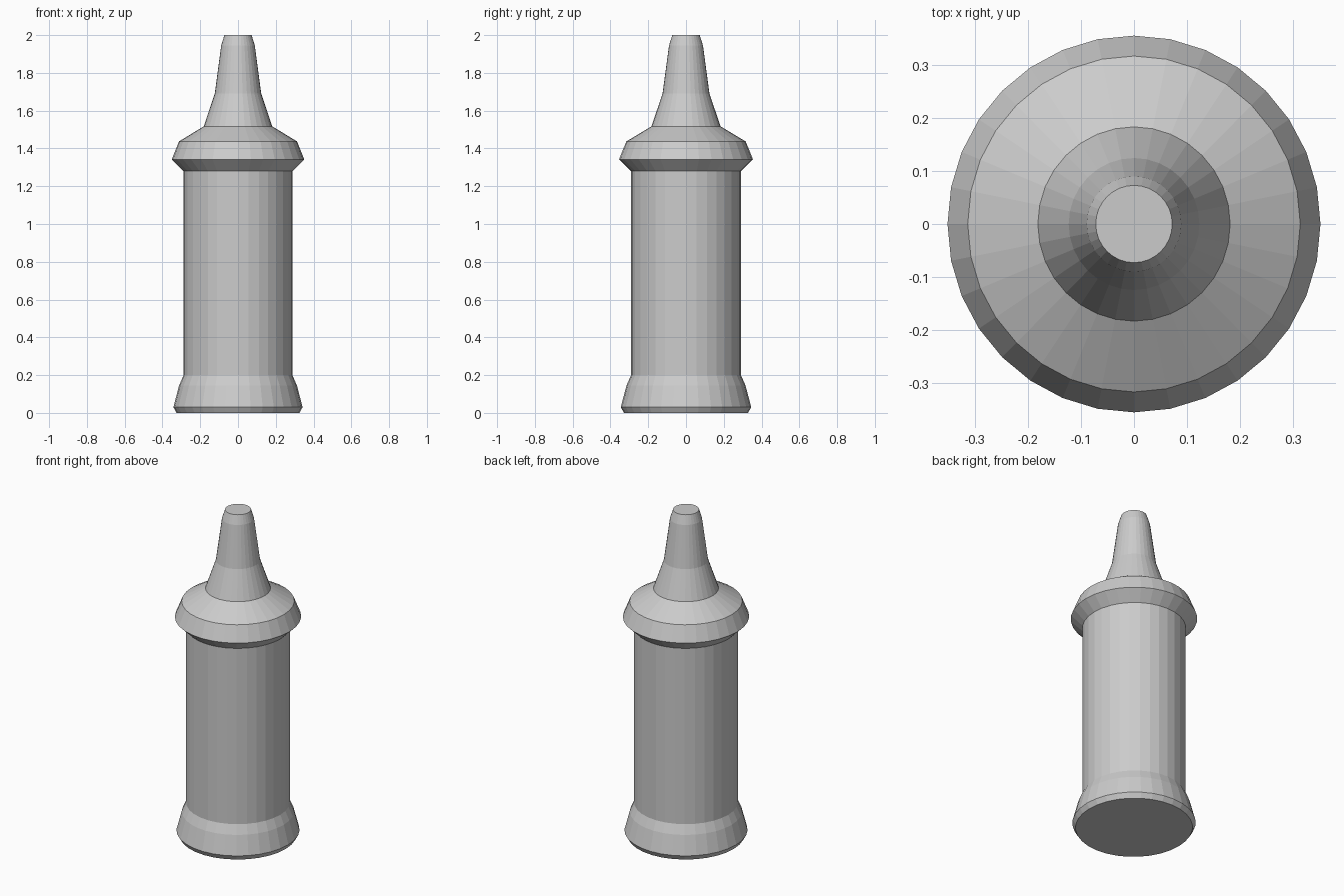
import bpy, bmesh, math

if "Cube" in bpy.data.objects:
    bpy.data.objects.remove(bpy.data.objects["Cube"])

SEGMENTS = 32
Y_STRETCH = 1.01  # slightly deeper than wide

grey = bpy.data.materials.new("plain grey")
grey.diffuse_color = (0.6, 0.6, 0.6, 1)
grey.use_nodes = True
grey.node_tree.nodes["Principled BSDF"].inputs["Base Color"].default_value = grey.diffuse_color


def lathe(name, profile):
    """Revolve (radius, z) points around z, with capped ends and flat faces."""
    bm = bmesh.new()
    rings = []
    for r, z in profile:
        ring = []
        for i in range(SEGMENTS):
            a = 2 * math.pi * i / SEGMENTS
            ring.append(bm.verts.new((r * math.cos(a), r * Y_STRETCH * math.sin(a), z)))
        rings.append(ring)
    for low, high in zip(rings, rings[1:]):
        for i in range(SEGMENTS):
            j = (i + 1) % SEGMENTS
            bm.faces.new((low[i], low[j], high[j], high[i]))
    bm.faces.new(rings[0][::-1])
    bm.faces.new(rings[-1])
    mesh = bpy.data.meshes.new(name)
    bm.to_mesh(mesh)
    bm.free()
    mesh.materials.append(grey)
    obj = bpy.data.objects.new(name, mesh)
    bpy.context.collection.objects.link(obj)
    return obj


# One continuous bottle: flared foot, barrel, collar, shoulder, nozzle
lathe("nozzle_bottle", [
    (0.325, 0.0), (0.342, 0.03), (0.312, 0.145), (0.288, 0.20),  # foot
    (0.288, 1.28),                                               # barrel
    (0.351, 1.342), (0.313, 1.437),                              # collar
    (0.181, 1.517),                                              # shoulder
    (0.123, 1.69), (0.089, 1.945), (0.072, 2.0),                 # nozzle
])
